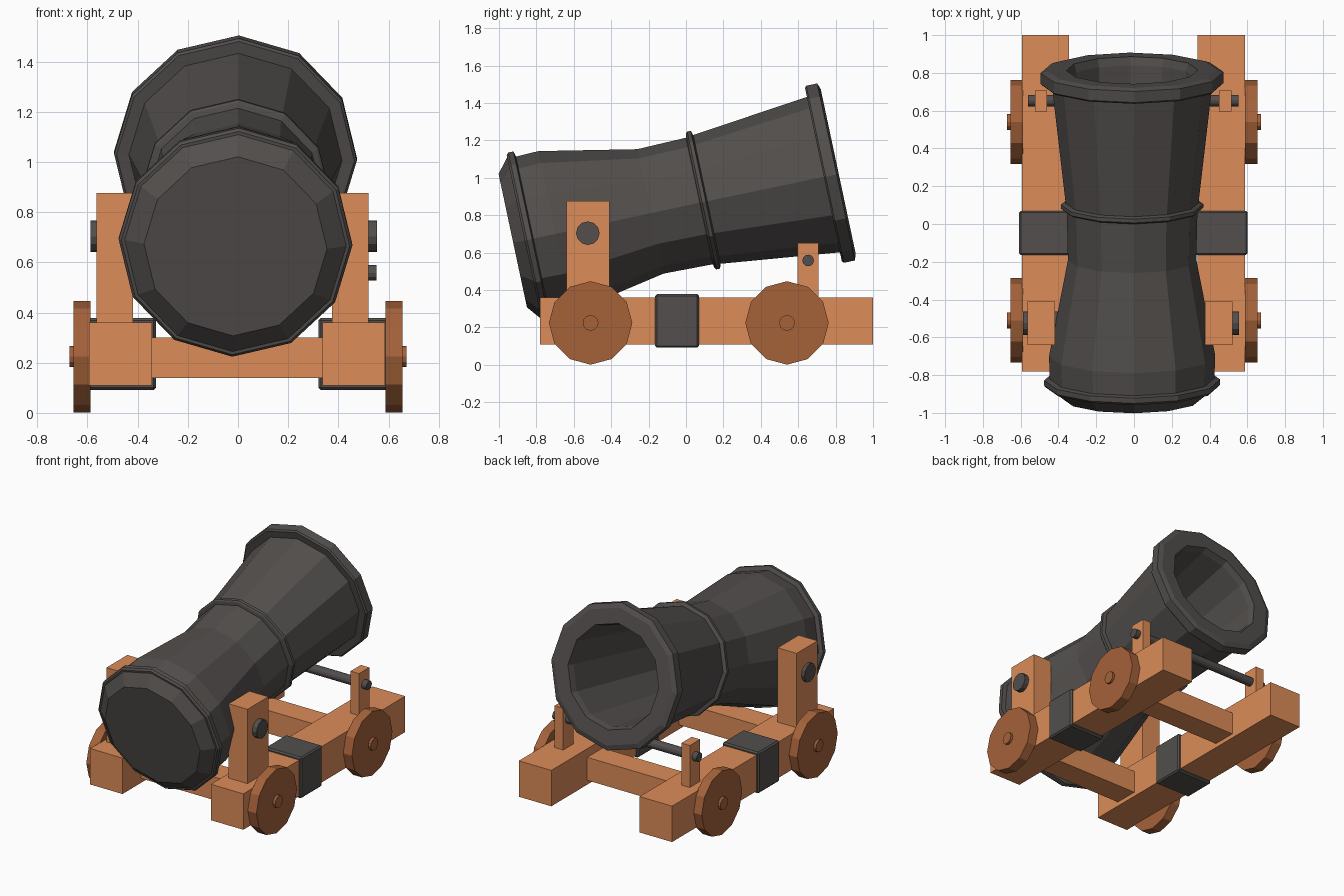
import bpy, bmesh
from math import sin, cos, pi, radians
from mathutils import Matrix, Vector

if "Cube" in bpy.data.objects:
    bpy.data.objects.remove(bpy.data.objects["Cube"])


def material(name, rgb):
    m = bpy.data.materials.new(name)
    m.diffuse_color = (*rgb, 1)
    m.use_nodes = True
    m.node_tree.nodes["Principled BSDF"].inputs["Base Color"].default_value = m.diffuse_color
    return m


WOOD = material("wood", (0.716, 0.262, 0.098))
DARK_WOOD = material("dark_wood", (0.376, 0.122, 0.042))
IRON = material("iron", (0.085, 0.078, 0.074))


def finish(bm, name, mat):
    bmesh.ops.recalc_face_normals(bm, faces=bm.faces)
    mesh = bpy.data.meshes.new(name)
    bm.to_mesh(mesh)
    bm.free()
    mesh.materials.append(mat)
    ob = bpy.data.objects.new(name, mesh)
    bpy.context.collection.objects.link(ob)
    return ob


def box(name, x, y, z, mat, bevel=0):
    bm = bmesh.new()
    size = [b - a for a, b in (x, y, z)]
    mid = [(a + b) / 2 for a, b in (x, y, z)]
    bmesh.ops.create_cube(bm, size=1, matrix=Matrix.Translation(mid) @ Matrix.Diagonal((*size, 1)))
    ob = finish(bm, name, mat)
    if bevel:
        mod = ob.modifiers.new("bevel", 'BEVEL')
        mod.width = bevel
        mod.segments = 1
    return ob


def rod(name, x0, x1, y, z, r, mat, sides=12):
    """Cylinder lying along x, with a vertex at the top."""
    bm = bmesh.new()
    place = Matrix.Translation(((x0 + x1) / 2, y, z)) @ Matrix.Rotation(pi / 2, 4, 'Y')
    bmesh.ops.create_cone(bm, cap_ends=True, segments=sides, radius1=r, radius2=r,
                          depth=x1 - x0, matrix=place)
    return finish(bm, name, mat)


def lathe(name, profile, sides, phase, place, mat):
    """Revolve (distance, radius) points around local y, closing both ends."""
    bm = bmesh.new()
    rings = []
    for s, r in profile:
        angles = [2 * pi * k / sides + phase for k in range(sides)]
        rings.append([bm.verts.new(place @ Vector((r * sin(a), s, r * cos(a)))) for a in angles])
    for p, q in zip(rings, rings[1:]):
        for k in range(sides):
            n = (k + 1) % sides
            bm.faces.new((p[k], p[n], q[n], q[k]))
    bm.faces.new(rings[0])
    bm.faces.new(rings[-1])
    return finish(bm, name, mat)


# Barrel: breech face, breech ring, waist, middle ring, muzzle flange, bore
barrel = [(-1.775, .365), (-1.712, .442), (-1.712, .455), (-1.70, .466), (-1.672, .466),
          (-1.665, .436), (-1.542, .44), (-1.022, .34), (-.755, .346), (-.75, .368),
          (-.742, .377), (-.722, .377), (-.714, .352), (-.075, .425), (-.077, .474),
          (-.068, .484), (-.008, .484), (.004, .45), (.004, .348), (-.04, .335), (-1.0, .29)]
lathe("barrel", barrel, 12, radians(1.6),
      Matrix.Translation((-.01, .81, 1.033)) @ Matrix.Rotation(radians(12), 4, 'X'), IRON)

# Parts repeated on each side
for side, sx in (("left", -1), ("right", 1)):
    def span(a, b, shift=0.0):
        return tuple(sorted((sx * a + shift, sx * b + shift)))

    box(f"{side}_side_beam", span(.34, .59, -.003), (-.78, 1.0), (.11, .36), WOOD)
    box(f"{side}_strap", span(.323, .605, -.003), (-.165, .07), (.092, .378), IRON, .01)
    box(f"{side}_rear_post", span(.397, .543, -.022), (-.64, -.41), (.35, .877), WOOD)
    box(f"{side}_front_post", span(.455, .52, -.005), (.595, .708), (.35, .652), WOOD)

    # Wheels with hubs
    for end, y in (("rear", -.51), ("front", .54)):
        rod(f"{side}_{end}_wheel", *span(.588, .655), y, .224, .223, DARK_WOOD)
        rod(f"{side}_{end}_hub", *span(.60, .672), y, .224, .042, DARK_WOOD)

# Cross beams between the side beams
for end, y in (("rear", -.49), ("front", .52)):
    box(f"{end}_cross_beam", (-.36, .36), (y - .085, y + .085), (.14, .30), WOOD)

# Trunnion through the rear posts and rest rod under the muzzle
rod("trunnion", -.588, .555, -.525, .704, .063, IRON)
rod("muzzle_rest_rod", -.56, .552, .653, .558, .031, IRON)
